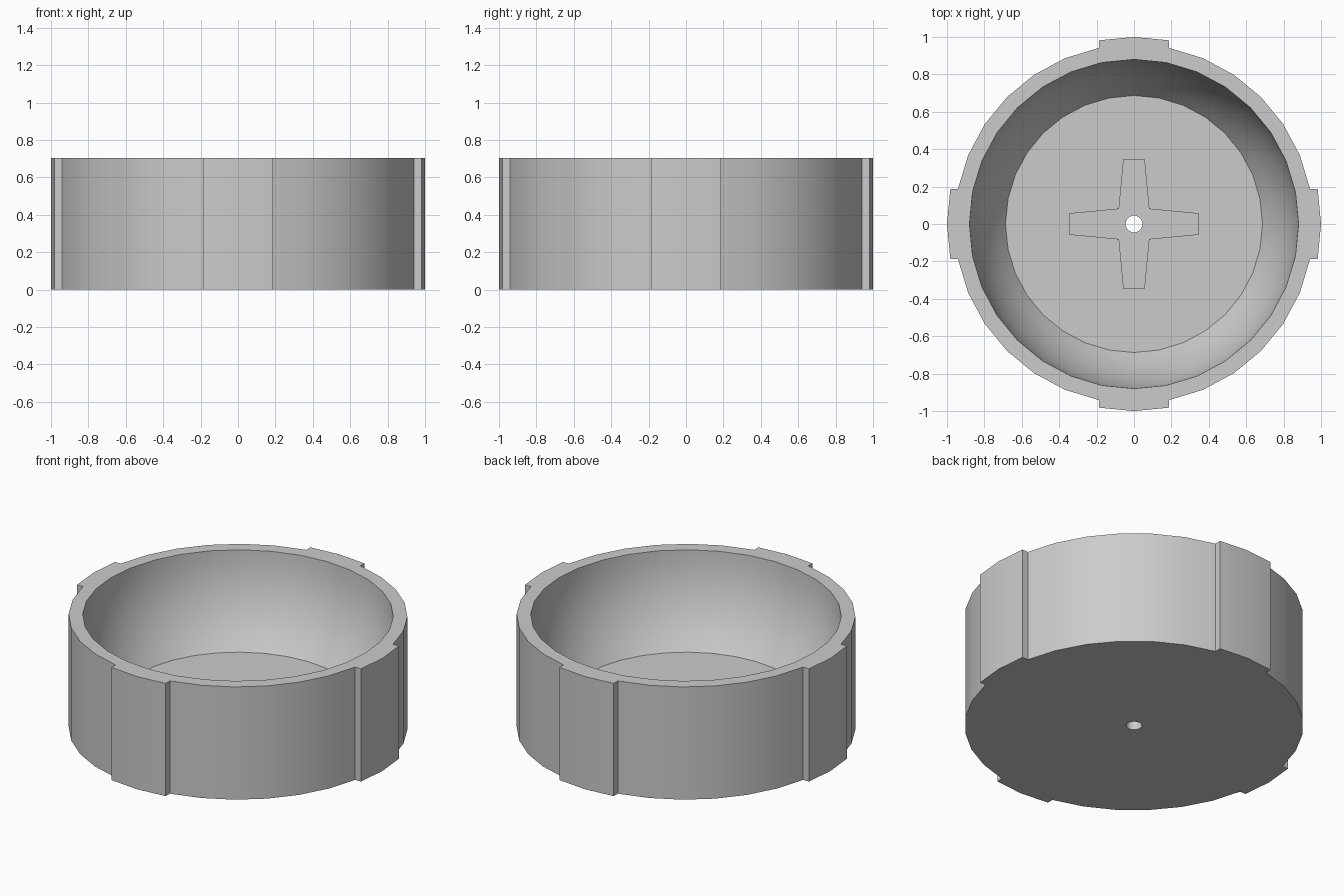
import bpy, bmesh, math

SIDES = 32
HEIGHT = 0.705
OUTER_R = 0.96
LUG_R = 1.0
BOWL_R = 0.88
FLOOR_Z = 0.155
RECESS_Z = 0.08

cube = bpy.data.objects.get("Cube")
if cube:
    bpy.data.objects.remove(cube, do_unlink=True)

grey = bpy.data.materials.new("light_grey_plastic")
grey.use_nodes = True
colour = (0.6, 0.6, 0.6, 1)
grey.diffuse_color = colour
grey.node_tree.nodes["Principled BSDF"].inputs["Base Color"].default_value = colour


def circle(radius, sides=SIDES):
    steps = [2 * math.pi * k / sides for k in range(sides)]
    return [(radius * math.cos(a), radius * math.sin(a)) for a in steps]


def quarter_turns(points):
    """Repeat an outline segment around the four quarters."""
    out = []
    for q in range(4):
        c, s = round(math.cos(q * math.pi / 2)), round(math.sin(q * math.pi / 2))
        out += [(c * x - s * y, s * x + c * y) for x, y in points]
    return out


def loft(name, layers):
    """Closed solid through a stack of (outline, height) layers."""
    bm = bmesh.new()
    rings = [[bm.verts.new((x, y, z)) for x, y in outline] for outline, z in layers]
    n = len(rings[0])
    for low, high in zip(rings, rings[1:]):
        for i in range(n):
            j = (i + 1) % n
            bm.faces.new((low[i], low[j], high[j], high[i]))
    bm.faces.new(rings[0][::-1])
    bm.faces.new(rings[-1])
    mesh = bpy.data.meshes.new(name)
    bm.to_mesh(mesh)
    bm.free()
    mesh.materials.append(grey)
    obj = bpy.data.objects.new(name, mesh)
    bpy.context.collection.objects.link(obj)
    return obj


# Round body with four full-height grip lugs
ring = circle(OUTER_R)
base_x, half = ring[1]
lug_x = LUG_R - 0.018
quarter = [(base_x, -half), (lug_x, -half), (LUG_R, 0), (lug_x, half)] + ring[1:7]
outline = quarter_turns(quarter)
cup = loft("round_cup", [(outline, 0), (outline, HEIGHT)])

# Spherical bowl with a flat floor
depth = HEIGHT - FLOOR_Z
start = math.asin(depth / BOWL_R)
layers = []
for i in range(9):
    a = start * (1 - i / 8)
    layers.append((circle(BOWL_R * math.cos(a)), HEIGHT - BOWL_R * math.sin(a)))
layers.append((circle(BOWL_R), HEIGHT + 0.1))
bowl = loft("bowl_cutter", layers)

# Tapered cross recess in the floor
cross = quarter_turns([(0.345, -0.055), (0.345, 0.055), (0.08, 0.08)])
recess = loft("cross_cutter", [(cross, RECESS_Z), (cross, FLOOR_Z + 0.1)])

# Central screw hole
hole_ring = circle(0.045, 24)
hole = loft("hole_cutter", [(hole_ring, -0.1), (hole_ring, FLOOR_Z + 0.2)])

# Cut the hollows, then remove the cutters
bpy.context.view_layer.objects.active = cup
for cutter in (bowl, recess, hole):
    cutter.hide_render = True
    mod = cup.modifiers.new(cutter.name, 'BOOLEAN')
    mod.operation = 'DIFFERENCE'
    mod.solver = 'EXACT'
    mod.object = cutter
    bpy.ops.object.modifier_apply(modifier=mod.name)
    bpy.data.objects.remove(cutter, do_unlink=True)

for obj in bpy.context.selected_objects:
    obj.select_set(False)
cup.select_set(True)
bpy.ops.object.shade_smooth_by_angle(angle=math.radians(30))
